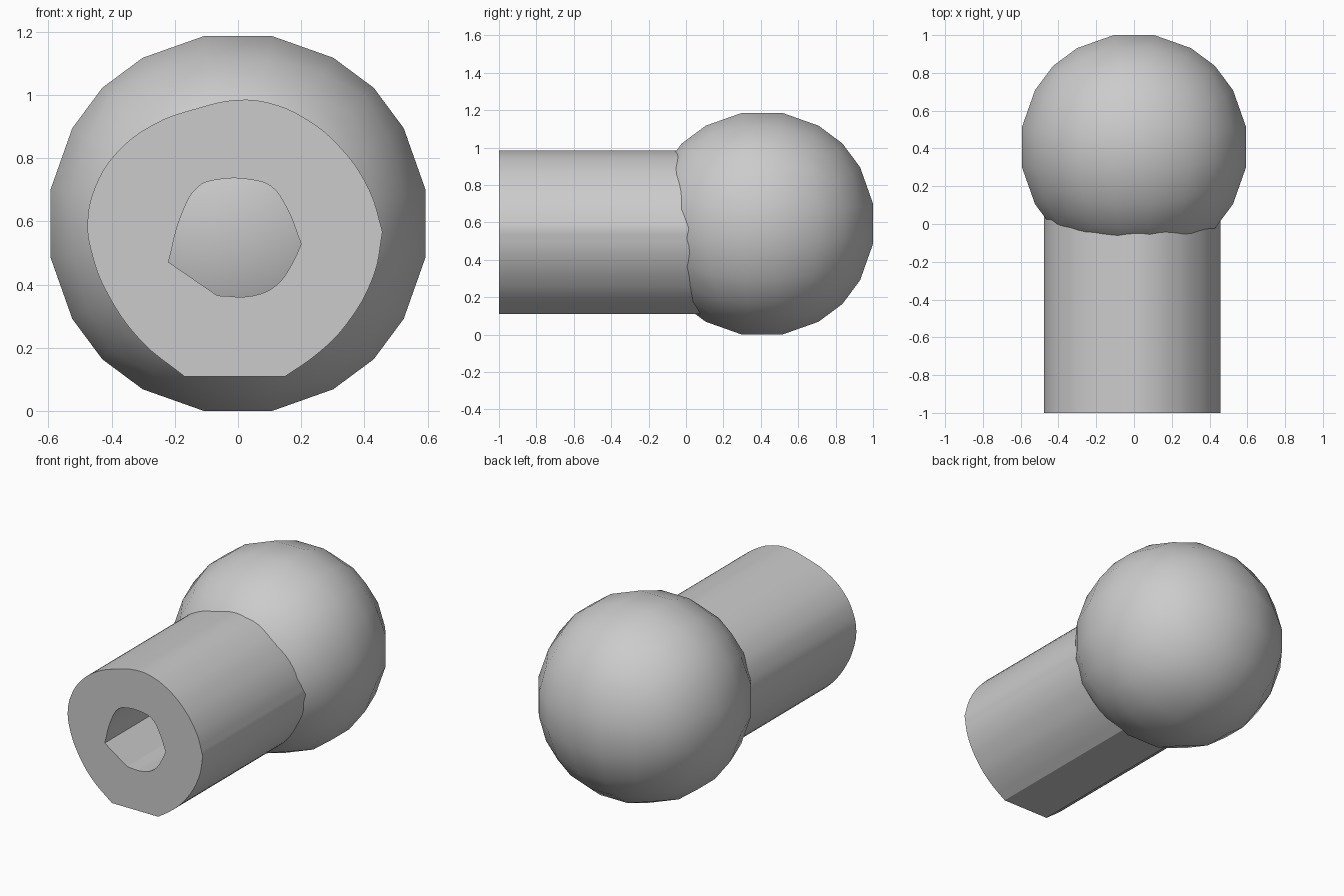
import bpy, bmesh, math

if "Cube" in bpy.data.objects:
    bpy.data.objects.remove(bpy.data.objects["Cube"])


def finish(obj, angle=30):
    bpy.ops.object.select_all(action='DESELECT')
    obj.select_set(True)
    bpy.context.view_layer.objects.active = obj
    bpy.ops.object.shade_smooth_by_angle(angle=math.radians(angle))


# Ball: a cube cut five ways per side and pushed out to a sphere
def make_ball(name, radius, centre):
    spacing = {0.2: 0.181, 0.6: 0.575, 1.0: 1.0}
    bm = bmesh.new()
    bmesh.ops.create_cube(bm, size=2)
    bmesh.ops.subdivide_edges(bm, edges=bm.edges[:], cuts=4, use_grid_fill=True)
    for v in bm.verts:
        for i in range(3):
            v.co[i] = math.copysign(spacing[round(abs(v.co[i]), 1)], v.co[i])
        v.co = v.co.normalized() * radius
    mesh = bpy.data.meshes.new(name)
    bm.to_mesh(mesh)
    bm.free()
    obj = bpy.data.objects.new(name, mesh)
    bpy.context.collection.objects.link(obj)
    obj.location = centre
    finish(obj)


# Tube: closed outlines (x, z, is_corner) extruded along y; inner outlines become holes
def make_tube(name, outlines, y0, y1):
    curve = bpy.data.curves.new(name, 'CURVE')
    curve.dimensions = '2D'
    curve.fill_mode = 'BOTH'
    curve.extrude = (y1 - y0) / 2
    curve.resolution_u = 4
    for pts in outlines:
        s = curve.splines.new('BEZIER')
        s.bezier_points.add(len(pts) - 1)
        s.use_cyclic_u = True
        for bp, (x, z, corner) in zip(s.bezier_points, pts):
            bp.co = (x, z, 0)
            bp.handle_left_type = bp.handle_right_type = 'VECTOR' if corner else 'AUTO'
    obj = bpy.data.objects.new(name, curve)
    bpy.context.collection.objects.link(obj)
    obj.rotation_euler.x = math.pi / 2
    obj.location.y = (y0 + y1) / 2
    bpy.ops.object.select_all(action='DESELECT')
    obj.select_set(True)
    bpy.context.view_layer.objects.active = obj
    bpy.ops.object.convert(target='MESH')
    obj = bpy.context.view_layer.objects.active
    bm = bmesh.new()
    bm.from_mesh(obj.data)
    bmesh.ops.remove_doubles(bm, verts=bm.verts[:], dist=0.0005)
    bmesh.ops.recalc_face_normals(bm, faces=bm.faces[:])
    bm.to_mesh(obj.data)
    bm.free()
    obj.name = name
    finish(obj)


outer = [(0, 0.984, 0), (0.10, 0.974, 0), (0.21, 0.927, 0), (0.32, 0.838, 0),
         (0.415, 0.70, 0), (0.457, 0.567, 1), (0.43, 0.43, 0), (0.34, 0.27, 0),
         (0.25, 0.18, 0), (0.15, 0.11, 1), (-0.17, 0.11, 1), (-0.31, 0.225, 0),
         (-0.42, 0.385, 0), (-0.46, 0.49, 0), (-0.476, 0.59, 0), (-0.455, 0.70, 0),
         (-0.39, 0.81, 0), (-0.27, 0.905, 0), (-0.13, 0.957, 0)]
hole = [(-0.22, 0.471, 1), (-0.065, 0.365, 1), (0.05, 0.365, 0), (0.12, 0.397, 0),
        (0.165, 0.455, 0), (0.2, 0.528, 1), (0.15, 0.65, 0), (0.105, 0.71, 0),
        (0.05, 0.73, 0), (-0.075, 0.73, 0), (-0.125, 0.71, 0), (-0.175, 0.63, 0)]

make_ball("ball", 0.612, (0, 0.407, 0.593))
make_tube("tube", [outer, hole], -1.0, 0.25)
